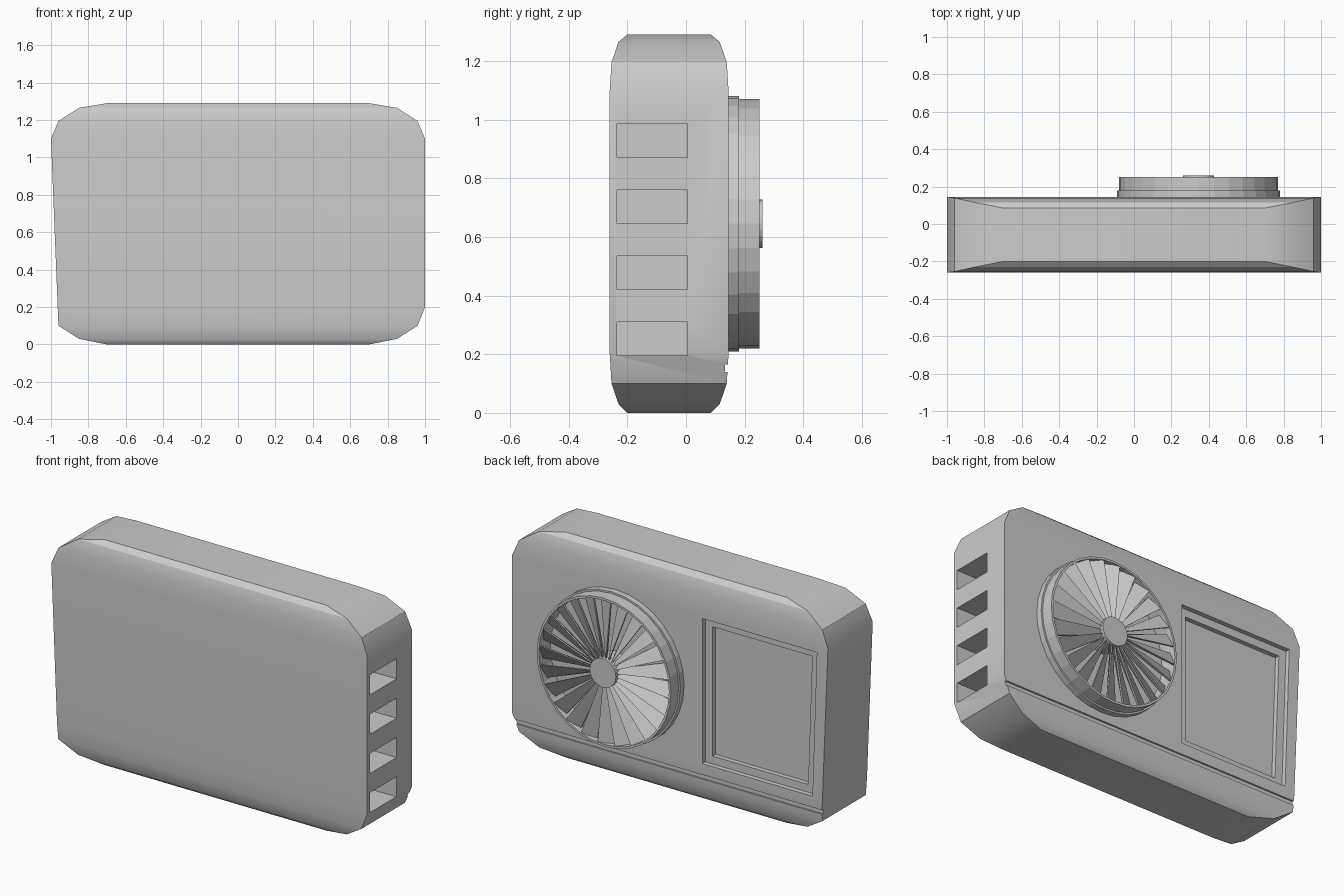
import bpy, bmesh, math
from mathutils import Vector

if "Cube" in bpy.data.objects:
    bpy.data.objects.remove(bpy.data.objects["Cube"])

FAN = Vector((0.345, 0, 0.645))
BACK = 0.145


def make(name, verts, faces, smooth=None):
    me = bpy.data.meshes.new(name)
    bm = bmesh.new()
    vs = [bm.verts.new(v) for v in verts]
    for f in faces:
        bm.faces.new([vs[i] for i in f])
    bmesh.ops.recalc_face_normals(bm, faces=bm.faces)
    bm.to_mesh(me)
    bm.free()
    ob = bpy.data.objects.new(name, me)
    bpy.context.collection.objects.link(ob)
    if smooth:
        bpy.ops.object.select_all(action='DESELECT')
        bpy.context.view_layer.objects.active = ob
        ob.select_set(True)
        bpy.ops.object.shade_smooth_by_angle(angle=math.radians(smooth))
    return ob


def loft(name, loops, smooth=None):
    """Closed skin through equal loops, capped at both ends."""
    n = len(loops[0])
    verts = [v for lp in loops for v in lp]
    faces = [(k * n + i, k * n + (i + 1) % n, (k + 1) * n + (i + 1) % n, (k + 1) * n + i)
             for k in range(len(loops) - 1) for i in range(n)]
    faces += [tuple(range(n)), tuple(range(len(verts) - n, len(verts)))]
    return make(name, verts, faces, smooth)


def box(name, x0, x1, y0, y1, z0, z1, skew=0):
    """Box whose low-x side leans inward by skew at the bottom."""
    def loop(z, s):
        return [(x0 + s, y0, z), (x1, y0, z), (x1, y1, z), (x0 + s, y1, z)]
    return loft(name, [loop(z0, skew), loop(z1, 0)])


def revolve(name, profile, n, closed):
    """Spin (radius, y) points about the fan axis."""
    verts = [FAN + Vector((r * math.cos(2 * math.pi * i / n), y, r * math.sin(2 * math.pi * i / n)))
             for r, y in profile for i in range(n)]
    m = len(profile)
    faces = [(k * n + i, k * n + (i + 1) % n, (k + 1) % m * n + (i + 1) % n, (k + 1) % m * n + i)
             for k in range(m if closed else m - 1) for i in range(n)]
    if not closed:
        faces += [tuple(range(n)), tuple(range((m - 1) * n, m * n))]
    return make(name, verts, faces)


# body: stacked rectangles (z, left x, right x, inset in y)
rows = [(0, -0.7, 0.7, 0.06), (0.03, -0.85, 0.85, 0.03), (0.1, -0.96, 0.96, 0.006),
        (0.2, -0.964, 1, 0), (1.1, -1, 1, 0), (1.195, -0.96, 0.96, 0.006),
        (1.265, -0.85, 0.85, 0.03), (1.29, -0.7, 0.7, 0.06)]
body = loft("body", [[(a, -0.26 + d, z), (b, -0.26 + d, z), (b, BACK - d, z), (a, BACK - d, z)]
                     for z, a, b, d in rows], 30)

# cutters: side vents, stepped back panel, lower groove
cutters = [box("vent_cutter", 0.75, 1.1, -0.235, 0.005, 0.195 + 0.225 * i, 0.31 + 0.225 * i)
           for i in range(4)]
cutters.append(box("panel_outer_cutter", -0.93, -0.205, BACK - 0.027, 0.3, 0.23, 1.06, 0.028))
cutters.append(box("panel_inner_cutter", -0.882, -0.25, BACK - 0.054, 0.3, 0.275, 1.015, 0.026))
cutters.append(box("groove_cutter", -1.1, 1.1, BACK - 0.012, 0.3, 0.14, 0.165))
bpy.context.view_layer.objects.active = body
for c in cutters:
    c.hide_render = True
    mod = body.modifiers.new("cut", 'BOOLEAN')
    mod.operation, mod.solver, mod.object = 'DIFFERENCE', 'EXACT', c
    bpy.ops.object.modifier_apply(modifier=mod.name)
    bpy.data.objects.remove(c)

# fan housing: flange and ring in one section, plus the hub
revolve("fan_ring", [(0.435, 0.14), (0.435, 0.18), (0.425, 0.18), (0.425, 0.25),
                     (0.412, 0.25), (0.412, 0.14)], 32, True)
revolve("fan_hub", [(0.083, 0.14), (0.083, 0.26)], 24, False)

# fan blades: tilted, widening toward the rim
COUNT = 24
verts, faces = [], []
for i in range(COUNT):
    a = 2 * math.pi * i / COUNT
    out, side = Vector((math.cos(a), 0, math.sin(a))), Vector((-math.sin(a), 0, math.cos(a)))
    base = len(verts)
    for r, w in ((0.06, 0.008), (0.415, 0.042)):
        for s, y in ((-1, 0.205), (1, 0.238), (1, 0.248), (-1, 0.215)):
            verts.append(FAN + out * r + side * (w * s) + Vector((0, y, 0)))
    faces += [tuple(base + k for k in f) for f in
              ((0, 1, 5, 4), (1, 2, 6, 5), (2, 3, 7, 6), (3, 0, 4, 7), (0, 1, 2, 3), (4, 5, 6, 7))]
make("fan_blades", verts, faces)
